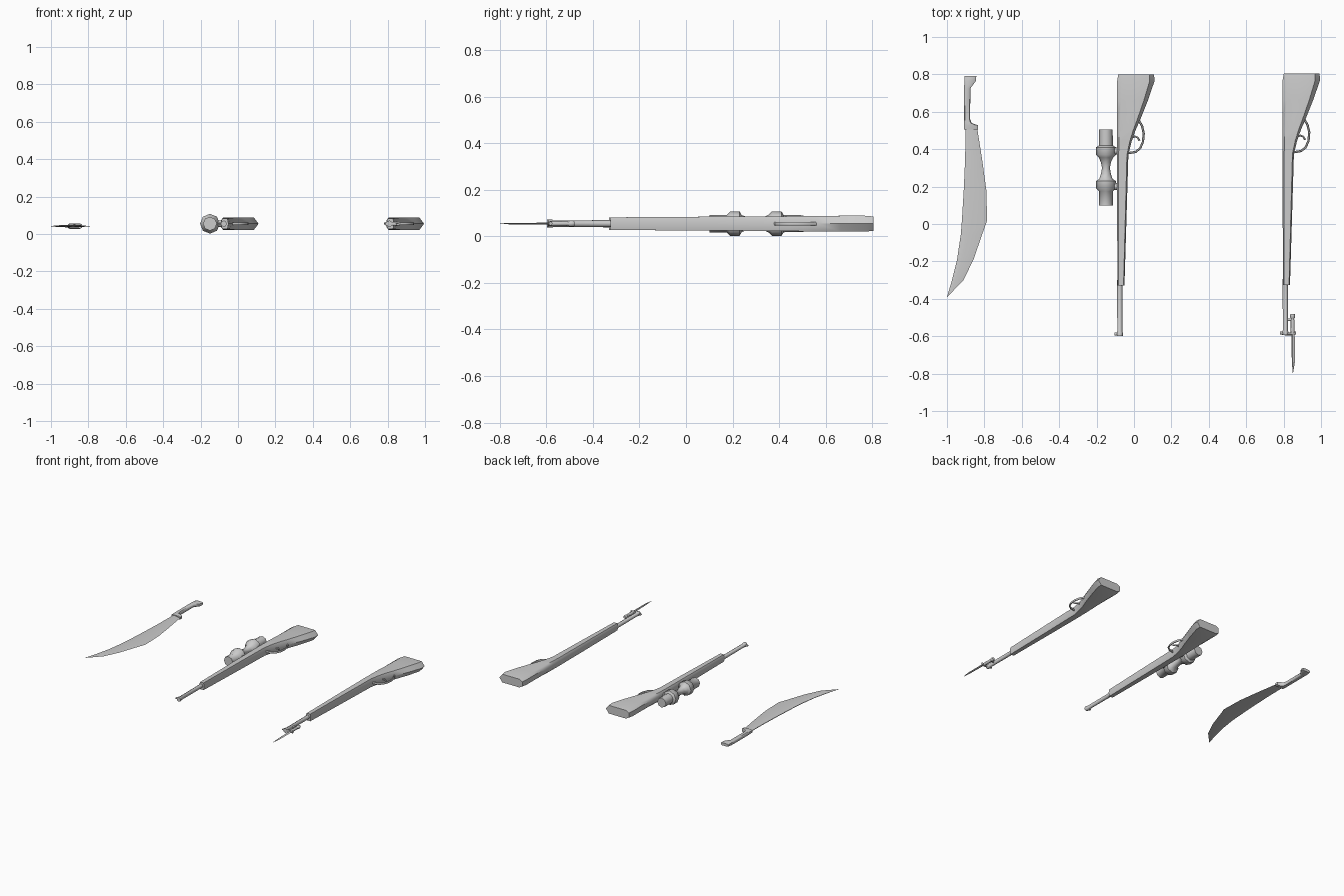
import bpy, bmesh, math
from mathutils import Vector

if "Cube" in bpy.data.objects:
    bpy.data.objects.remove(bpy.data.objects["Cube"])

ZC = 0.055  # height of the rifles' centre plane


def loft(name, rings, angle=45):
    """Skin a list of equal-length closed rings and cap both ends."""
    bm = bmesh.new()
    vr = [[bm.verts.new(p) for p in r] for r in rings]
    n = len(vr[0])
    for a, b in zip(vr, vr[1:]):
        for i in range(n):
            j = (i + 1) % n
            bm.faces.new((a[i], a[j], b[j], b[i]))
    bm.faces.new(vr[0])
    bm.faces.new(vr[-1])
    bmesh.ops.remove_doubles(bm, verts=bm.verts, dist=0.0002)
    bmesh.ops.recalc_face_normals(bm, faces=bm.faces)
    me = bpy.data.meshes.new(name)
    bm.to_mesh(me)
    bm.free()
    me.polygons.foreach_set("use_smooth", [True] * len(me.polygons))
    me.set_sharp_from_angle(angle=math.radians(angle))
    ob = bpy.data.objects.new(name, me)
    bpy.context.collection.objects.link(ob)
    return ob


def lathe(name, x, z, profile, sides=8, sx=1.0):
    """Turned part along y; profile is (y, radius)."""
    rings = []
    for y, r in profile:
        rings.append([(x + sx * r * math.cos(k * math.tau / sides), y,
                       z + r * math.sin(k * math.tau / sides)) for k in range(sides)])
    return loft(name, rings, 50)


def tube(name, pts, rx, rz, z=ZC, sides=6):
    """Flat tube following (x, y) points in the centre plane."""
    rings = []
    for i, p in enumerate(pts):
        d = Vector(pts[min(i + 1, len(pts) - 1)]) - Vector(pts[max(i - 1, 0)])
        d.normalize()
        ring = []
        for k in range(sides):
            a = k * math.tau / sides
            ring.append((p[0] - d.y * rx * math.cos(a), p[1] + d.x * rx * math.cos(a),
                         z + rz * math.sin(a)))
        rings.append(ring)
    return loft(name, rings, 60)


def edge_loft(name, rows, section, z=ZC, angle=45):
    """Rows are (y, left x, right x, half thickness); section is (u, w) unit points."""
    return loft(name, [[(l + (r - l) * u, y, z + h * w) for u, w in section]
                       for y, l, r, h in rows], angle)


BOX = [(0, -.6), (.15, -1), (.85, -1), (1, -.6), (1, .6), (.85, 1), (.15, 1), (0, .6)]
STOCK = [(0, -.55), (.13, -1), (.87, -1), (1, 0), (.87, 1), (.13, 1), (0, .55)]
BLADE = [(0, -.25), (.3, -1), (1, 0), (.3, 1), (0, .25)]


def rifle(prefix, dx, dy):
    # stock
    rows = [(.80, -.084, .107, .031), (.765, -.09, .110, .034), (.66, -.09, .074, .034),
            (.56, -.09, .034, .033), (.50, -.09, .008, .033), (.44, -.09, -.013, .032),
            (.37, -.09, -.030, .031), (.10, -.09, -.038, .030), (-.33, -.089, -.051, .027)]
    edge_loft(prefix + "_stock", [(y + dy, l + dx, r + dx, h) for y, l, r, h in rows], STOCK, angle=50)
    # barrel with muzzle ring and front sight
    lathe(prefix + "_barrel", dx - .076, ZC,
          [(-.30 + dy, .015), (-.575 + dy, .014), (-.58 + dy, .017), (-.598 + dy, .017)], 8, .95)
    tube(prefix + "_front_sight", [(dx - .08, -.588 + dy), (dx - .104, -.588 + dy)], .008, .006)
    # trigger guard and trigger
    guard = [(.025, .555), (.043, .525), (.052, .485), (.048, .44), (.033, .405), (.008, .385), (-.04, .377)]
    tube(prefix + "_trigger_guard", [(x + dx, y + dy) for x, y in guard], .006, .008)
    trig = [(-.02, .46), (.005, .468), (.02, .462), (.03, .445)]
    tube(prefix + "_trigger", [(x + dx, y + dy) for x, y in trig], .005, .005)


rifle("scoped_rifle", 0, 0)
rifle("bayonet_rifle", .885, .005)

# scope body with its two mounting rings
lathe("scope", -.15, ZC, [(.505, .036), (.42, .037), (.41, .053), (.37, .053), (.355, .038),
                          (.33, .027), (.30, .021), (.27, .026), (.24, .036), (.23, .053),
                          (.19, .053), (.175, .037), (.10, .037)])
for i, y in enumerate((.39, .20)):
    tube(f"scope_mount_{i + 1}", [(-.125, y), (-.105, y), (-.095, y), (-.07, y)], .019, .018, sides=8)

# bayonet: handle, pommel, guard bar, barrel clip and blade
bx = .848
lathe("bayonet_handle", bx, ZC, [(-.48, .010), (-.485, .013), (-.50, .013), (-.506, .008),
                                 (-.515, .010), (-.57, .011), (-.59, .010)])
tube("bayonet_guard", [(.79, -.584), (.81, -.587), (.84, -.587), (.866, -.582)], .008, .010)
tube("bayonet_clip", [(.81, -.512), (bx, -.512)], .007, .007)
edge_loft("bayonet_blade", [(-.585, .842, .858, .004), (-.61, .841, .860, .004),
                            (-.74, .844, .860, .0035), (-.80, .849, .850, .001)], BLADE)

# machete handle and guard
edge_loft("machete_handle", [(.79, -.905, -.843, .010), (.765, -.907, -.845, .014), (.725, -.908, -.875, .013),
                             (.56, -.908, -.876, .013), (.54, -.908, -.868, .014),
                             (.528, -.908, -.835, .015), (.505, -.908, -.833, .012)], BOX, z=.042)
# machete blade
edge_loft("machete_blade", [(.51, -.90, -.838, .008), (.345, -.903, -.812, .008), (.185, -.91, -.79, .008),
                            (.02, -.92, -.785, .007), (-.056, -.926, -.812, .007), (-.19, -.946, -.858, .006),
                            (-.30, -.973, -.912, .005), (-.39, -1.0, -.998, .001)], BLADE, z=.042, angle=40)
